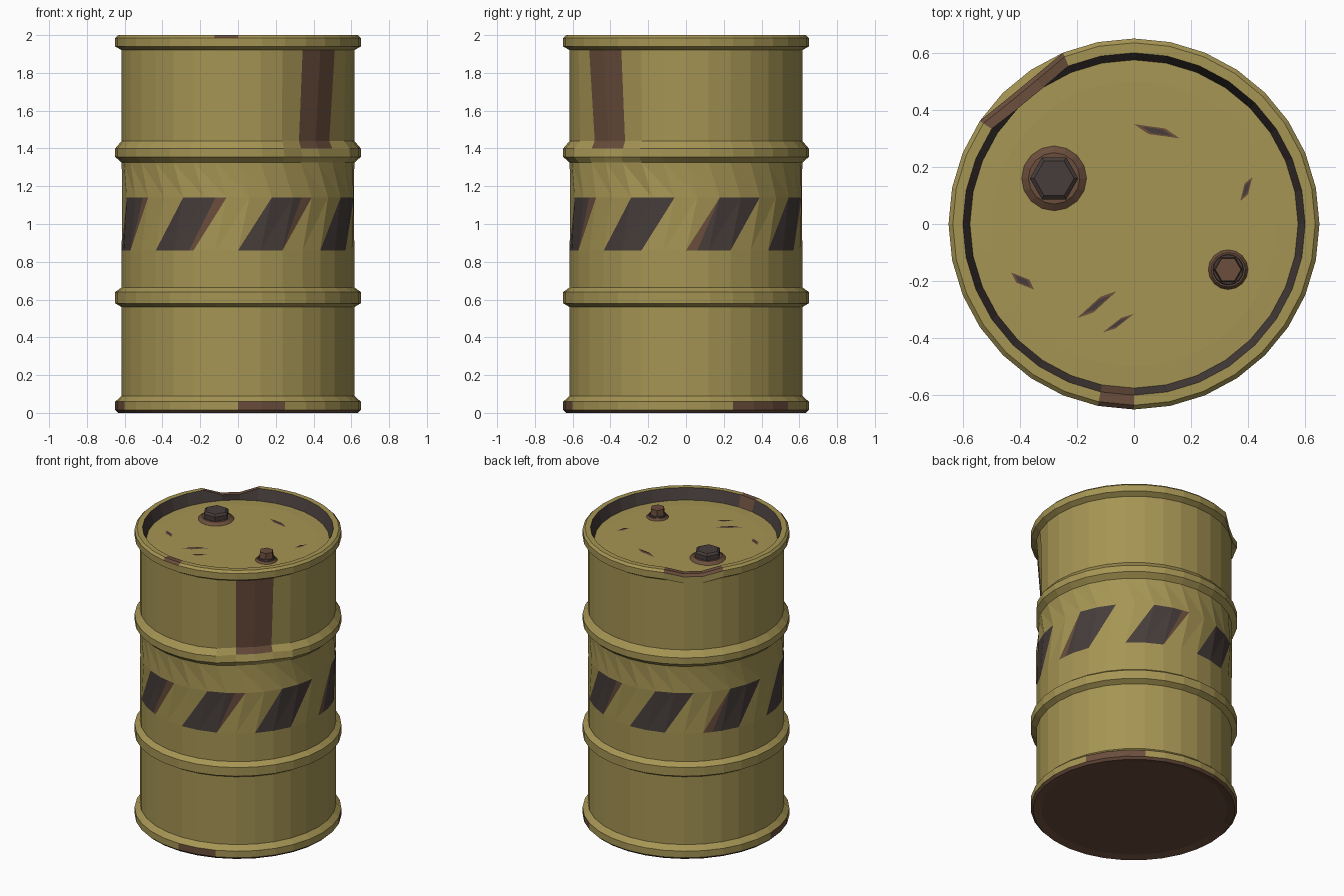
import bpy, bmesh, math
from mathutils import Vector

cube = bpy.data.objects.get("Cube")
if cube:
    bpy.data.objects.remove(cube)


def make_material(name, rgb):
    m = bpy.data.materials.new(name)
    m.use_nodes = True
    m.diffuse_color = (*rgb, 1)
    m.node_tree.nodes["Principled BSDF"].inputs["Base Color"].default_value = (*rgb, 1)
    return m


MATS = [make_material("olive_yellow_paint", (0.38, 0.3, 0.088)),
        make_material("brown_rust", (0.145, 0.075, 0.045)),
        make_material("dark_grey", (0.062, 0.047, 0.043))]
PAINT, RUST, DARK = range(3)
SEGS = 32
STEP = 2 * math.pi / SEGS
TWIST = 1.5            # columns the stripe band leans over
LID_Z = 1.925


def polar(r, col, z):
    return Vector((r * math.cos(col * STEP), r * math.sin(col * STEP), z))


def finish(name, bm):
    mesh = bpy.data.meshes.new(name)
    bm.to_mesh(mesh)
    bm.free()
    for m in MATS:
        mesh.materials.append(m)
    obj = bpy.data.objects.new(name, mesh)
    bpy.context.collection.objects.link(obj)
    return obj


# Drum shell profile: radius, height, column shift
R, HOOP = 0.616, 0.65
profile = [(0.585, 0.012, 0), (0.635, 0, 0), (HOOP, 0.015, 0), (HOOP, 0.06, 0), (R, 0.09, 0),
           (R, 0.56, 0), (HOOP, 0.58, 0), (HOOP, 0.64, 0), (R, 0.665, 0),
           (R, 0.86, 0), (R, 1.14, TWIST),
           (R, 1.325, 0), (HOOP, 1.355, 0), (HOOP, 1.4, 0), (R, 1.44, 0),
           (R, 1.92, 0), (HOOP, 1.94, 0), (HOOP, 1.985, 0), (0.635, 2.0, 0),
           (0.6, 2.0, 0), (0.575, LID_Z, 0), (0.5, LID_Z + 0.003, 0)]


def dented(r, z, col):
    # Bent rim at the back, and a knock in the upper hoop at the front
    if col in (11, 12) and z > 1.93:
        return r - 0.026, z - 0.035
    if 1.3 < z < 1.5 and 26 <= col <= 30:
        depth = 0.05 if 1.38 < z < 1.42 else 0.035 if z > 1.34 else 0.015
        return r - depth * (1 if 27 <= col <= 29 else 0.25), z
    return r, z


def shell_colour(z0, z1, r0, r1, col):
    low, high = min(z0, z1), max(z0, z1)
    if high < 0.02:
        return RUST
    if high < 0.07:                                   # chipped bottom rim
        return RUST if col in (2, 3, 4, 16, 17, 24, 25) else PAINT
    if low == 0.86 and high == 1.14:                  # hazard stripes
        return DARK if col % 4 < 2 else PAINT
    if low >= 1.4 and high <= 1.92 and col in (27, 28):
        return RUST                                   # rust run
    if low >= 1.985 and col in (10, 11, 12, 23):      # worn top rim
        return RUST
    if high == 2.0 and low == LID_Z:                  # inner wall of the rim
        return RUST if col == 23 else DARK
    return PAINT


bm = bmesh.new()
rings = []
for r, z, shift in profile:
    ring = []
    for c in range(SEGS):
        rr, zz = dented(r, z, c)
        ring.append(bm.verts.new(polar(rr, c + shift, zz)))
    rings.append(ring)
twisted = []
for i in range(len(rings) - 1):
    (r0, z0, s0), (r1, z1, s1) = profile[i], profile[i + 1]
    for c in range(SEGS):
        d = (c + 1) % SEGS
        f = bm.faces.new((rings[i][c], rings[i][d], rings[i + 1][d], rings[i + 1][c]))
        f.material_index = shell_colour(z0, z1, r0, r1, c)
        if s0 != s1:
            twisted.append(f)
bm.faces.new(rings[0][::-1]).material_index = RUST
bm.faces.new(rings[-1]).material_index = PAINT
bmesh.ops.triangulate(bm, faces=twisted, quad_method='SHORT_EDGE')

# Rusted stripe edges: stripe number, cut column at foot and at head, side
for k, foot, head, side in [(5, 1.8, 1.5, 1), (6, 2.0, 1.45, 1), (1, 2.0, 1.6, 1),
                            (4, 2.0, 1.6, 1), (0, 0.5, 0.0, -1), (3, 0.5, 0.0, -1)]:
    p0 = polar(R, 4 * k + foot, 0.86)
    p1 = polar(R, 4 * k + head + TWIST, 1.14)
    radial = Vector((p0.x + p1.x, p0.y + p1.y, 0)).normalized()
    n = (p1 - p0).cross(radial).normalized() * side
    middle = polar(1, 4 * k + 1 + TWIST / 2, 0)
    faces = [f for f in bm.faces if f.material_index == DARK
             and 0.86 < f.calc_center_median().z < 1.14
             and f.calc_center_median().normalized().dot(Vector((0, 0, 1))) < 0.95
             and Vector((f.calc_center_median().x, f.calc_center_median().y, 0)).normalized().dot(middle) > 0.92]
    geom = faces + list({e for f in faces for e in f.edges}) + list({v for f in faces for v in f.verts})
    out = bmesh.ops.bisect_plane(bm, geom=geom, dist=1e-5, plane_co=p0, plane_no=n)
    for f in out["geom"]:
        if isinstance(f, bmesh.types.BMFace) and f.material_index == DARK \
                and (f.calc_center_median() - p0).dot(n) > 0:
            f.material_index = RUST
bmesh.ops.recalc_face_normals(bm, faces=bm.faces)
finish("drum_shell", bm)


# Bung plugs: stacked tapered prisms on the lid
def bung(name, x, y, layers):
    bm = bmesh.new()
    for sides, r0, r1, z0, z1, mat in layers:
        loops = [[bm.verts.new((x + r * math.cos(2 * math.pi * i / sides),
                                y + r * math.sin(2 * math.pi * i / sides), LID_Z + z))
                  for i in range(sides)] for r, z in ((r0, z0), (r1, z1))]
        faces = [bm.faces.new(loops[1]), bm.faces.new(loops[0][::-1])]
        for i in range(sides):
            j = (i + 1) % sides
            faces.append(bm.faces.new((loops[0][i], loops[0][j], loops[1][j], loops[1][i])))
        for f in faces:
            f.material_index = mat
    finish(name, bm)


bung("large_bung", -0.28, 0.16, [(16, 0.118, 0.09, 0, 0.02, RUST),
                                 (6, 0.085, 0.085, 0.01, 0.052, DARK),
                                 (6, 0.085, 0.07, 0.052, 0.064, DARK)])
bung("small_bung", 0.33, -0.16, [(16, 0.072, 0.06, 0, 0.016, RUST),
                                 (16, 0.056, 0.052, 0.01, 0.024, DARK),
                                 (6, 0.05, 0.045, 0.02, 0.066, RUST)])

# Lid scratches: bare slivers with rusty edges
bm = bmesh.new()
for ax, ay, bx, by, w in [(0.0, 0.35, 0.16, 0.3, 0.018), (0.372, 0.08, 0.415, 0.165, 0.014),
                          (-0.43, -0.17, -0.35, -0.23, 0.018), (-0.2, -0.33, -0.06, -0.235, 0.016),
                          (-0.11, -0.38, 0.0, -0.315, 0.011)]:
    a, b = Vector((ax, ay, 0)), Vector((bx, by, 0))
    side = (b - a).cross(Vector((0, 0, 1))).normalized() * w
    mid = (a + b) / 2
    sliver = [a, a.lerp(b, 0.35) + side, b, a.lerp(b, 0.65) - side]
    for scale, lift, mat in ((1, 0.006, RUST), (0.65, 0.009, DARK)):
        f = bm.faces.new([bm.verts.new(mid + (p - mid) * scale + Vector((0, 0, LID_Z + lift)))
                          for p in sliver])
        f.normal_update()
        if f.normal.z < 0:
            f.normal_flip()
        f.material_index = mat
finish("lid_scratches", bm)
